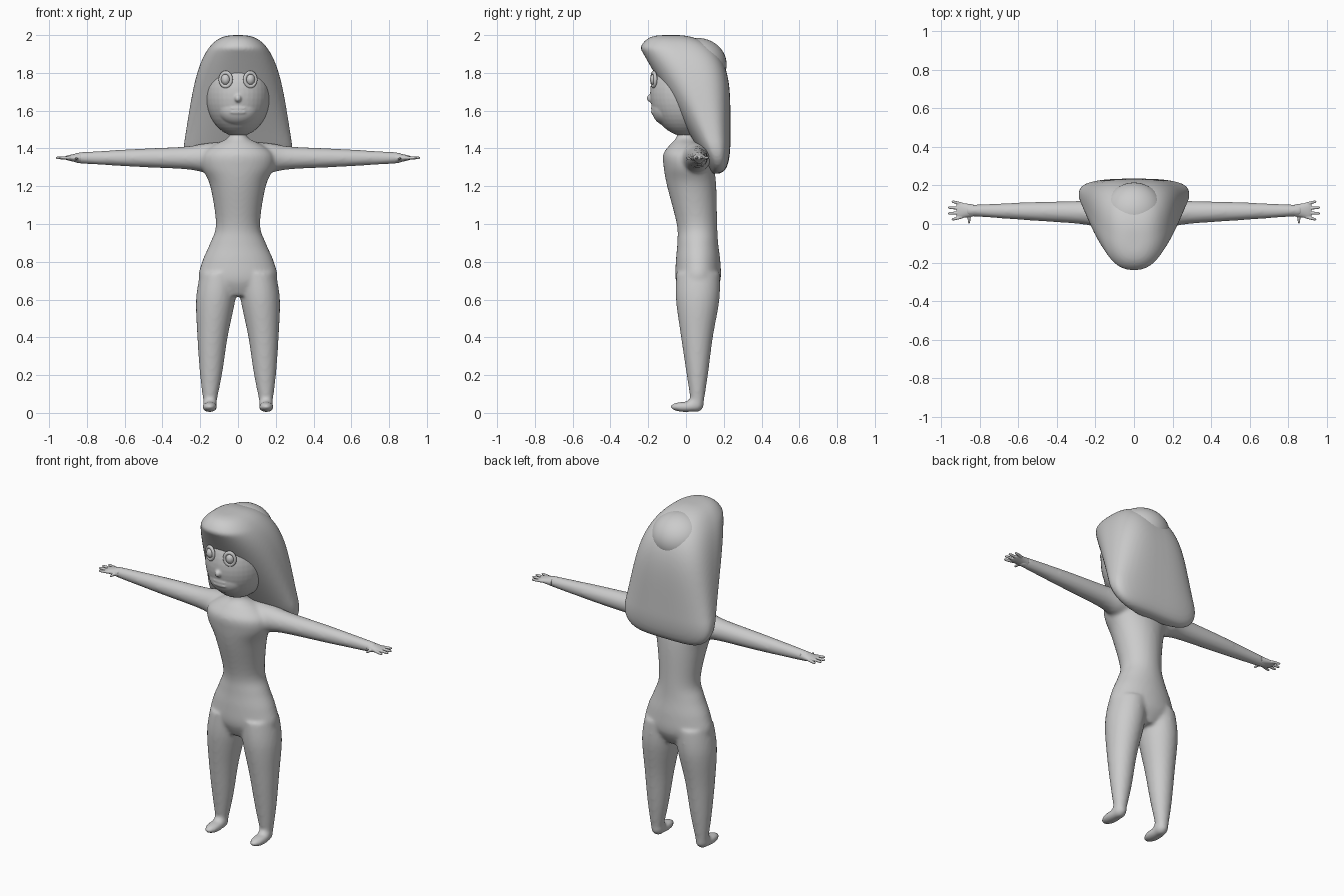
import bpy, bmesh, math
from mathutils import Vector, Matrix

if "Cube" in bpy.data.objects:
    bpy.data.objects.remove(bpy.data.objects["Cube"])

shade = 0.6
grey = bpy.data.materials.new("plain_grey")
grey.use_nodes = True
grey.diffuse_color = (shade, shade, shade, 1)
grey.node_tree.nodes["Principled BSDF"].inputs["Base Color"].default_value = grey.diffuse_color


def resample(rings, steps=5):
    """Smooth the ring list with a Catmull-Rom curve."""
    rows = [Vector(ring) for ring in rings]
    padded = [rows[0]] + rows + [rows[-1]]
    smooth = []
    for before, start, end, after in zip(padded, padded[1:], padded[2:], padded[3:]):
        leave, arrive = (end - before) / 2, (after - start) / 2
        for step in range(steps):
            t = step / steps
            ease = t * t * (3 - 2 * t)
            smooth.append(start.lerp(end, ease) + leave * t * (1 - t)**2 - arrive * t * t * (1 - t))
    return smooth + [rows[-1]]


def loft(bm, rings, axis="z", sides=40, front_power=2, back_power=2):
    """Skin rings of (position on axis, two centres, two radii)."""
    place = {"x": lambda s, a, b: (s, a, b),
             "y": lambda s, a, b: (a, s, b),
             "z": lambda s, a, b: (a, b, s)}[axis]
    loops = []
    for s, centre_a, centre_b, radius_a, radius_b in rings:
        loop = []
        for k in range(sides):
            angle = math.tau * k / sides
            c, n = math.cos(angle), math.sin(angle)
            bend = 2 / (back_power if n > 0 else front_power)
            a = centre_a + radius_a * math.copysign(abs(c)**bend, c)
            b = centre_b + radius_b * math.copysign(abs(n)**bend, n)
            loop.append(bm.verts.new(place(s, a, b)))
        loops.append(loop)
    for lower, upper in zip(loops, loops[1:]):
        for k in range(sides):
            bm.faces.new((lower[k - 1], lower[k], upper[k], upper[k - 1]))
    bm.faces.new(loops[0])
    bm.faces.new(loops[-1])


def ball(bm, centre, radii):
    matrix = Matrix.Translation(centre) @ Matrix.Diagonal((*radii, 1))
    bmesh.ops.create_uvsphere(bm, u_segments=40, v_segments=24, radius=1, matrix=matrix)


def mirror(bm):
    """Copy everything built so far to the other side."""
    geometry = bm.verts[:] + bm.edges[:] + bm.faces[:]
    copy = bmesh.ops.duplicate(bm, geom=geometry)["geom"]
    for item in copy:
        if isinstance(item, bmesh.types.BMVert):
            item.co.x = -item.co.x


def finish(name, bm, voxel=None, soften=4):
    bmesh.ops.recalc_face_normals(bm, faces=bm.faces)
    mesh = bpy.data.meshes.new(name)
    bm.to_mesh(mesh)
    bm.free()
    mesh.materials.append(grey)
    mesh.shade_smooth()
    part = bpy.data.objects.new(name, mesh)
    bpy.context.collection.objects.link(part)
    if voxel:
        blend = part.modifiers.new("Blend", "REMESH")
        blend.mode = "VOXEL"
        blend.voxel_size = voxel
        blend.use_smooth_shade = True
        smoothing = part.modifiers.new("Soften", "SMOOTH")
        smoothing.iterations = soften


# Body: legs, feet and arms blended with the torso into one skin
bm = bmesh.new()
leg = [(.03, .15, .06, .03, .03), (.2, .143, .06, .058, .056), (.4, .135, .058, .08, .084),
       (.6, .118, .062, .104, .115), (.74, .1, .064, .1, .115)]
loft(bm, resample(leg))
ball(bm, (.15, 0, .032), (.04, .084, .028))
ball(bm, (.148, .05, .045), (.038, .045, .042))
arm_height = 1.35
arm = [(.08, .04, .085), (.18, .055, .076), (.28, .06, .06), (.55, .066, .047), (.87, .07, .028)]
loft(bm, resample([(x, y, arm_height, r, r) for x, y, r in arm]), axis="x")
mirror(bm)
torso = [(.62, .06, .1, .08), (.7, .064, .205, .118), (.8, .064, .19, .118), (.9, .062, .147, .108),
         (1, .058, .117, .107), (1.2, .03, .147, .13), (1.3, .015, .19, .133),
         (1.37, .005, .185, .125), (1.42, .005, .125, .09), (1.46, 0, .05, .05), (1.52, 0, .047, .047)]
loft(bm, resample([(z, 0, y, w, d) for z, y, w, d in torso]))
finish("body", bm, voxel=.01, soften=8)

# Hands: flat palm, four spread fingers and a forward thumb
bm = bmesh.new()
palm_y = .07
palm = [(.83, .031, .027), (.87, .036, .02), (.905, .04, .012), (.92, .03, .006)]
loft(bm, resample([(x, palm_y, arm_height, w, h) for x, w, h in palm]), axis="x")
for finger in range(4):
    spread = finger - 1.5
    tip = .966 - .009 * spread**2
    knuckles = [(.89, .022, .009), (tip - .01, .03, .007), (tip, .03, .002)]
    loft(bm, resample([(x, palm_y + gap * spread, arm_height, r, r) for x, gap, r in knuckles]),
         axis="x", sides=12)
thumb = [(.002, .002), (.01, .006), (.03, .008), (.06, .014)]
loft(bm, resample([(y, .855, arm_height - .005, r, r) for y, r in thumb]), axis="y", sides=12)
mirror(bm)
finish("hands", bm, voxel=.003, soften=2)

# Head with jaw, small nose and lips
bm = bmesh.new()
ball(bm, (0, 0, 1.692), (.174, .19, .228))
ball(bm, (0, -.1, 1.61), (.11, .082, .09))
ball(bm, (0, -.188, 1.665), (.018, .02, .02))
for lip_height in (1.592, 1.612):
    ball(bm, (0, -.172, lip_height), (.045, .014, .011))
finish("head", bm, voxel=.006)

# Eyeballs set in raised eyelid rings
eye = Vector((.065, -.164, 1.765))
bm = bmesh.new()
ball(bm, eye, (.025, .027, .031))
mirror(bm)
finish("eyes", bm)
for label, side in (("left", 1), ("right", -1)):
    bpy.ops.mesh.primitive_torus_add(
        location=(side * eye.x, eye.y - .007, eye.z), rotation=(math.pi / 2, 0, side * .3),
        major_segments=32, minor_segments=12, major_radius=.03, minor_radius=.009)
    eyelid = bpy.context.object
    eyelid.name = label + "_eyelid"
    eyelid.scale.y = 1.2
    eyelid.data.materials.append(grey)
    eyelid.data.shade_smooth()

# Hair: a hood with a slanted front, a domed top and a rounded hem
hem, crown_top, rows = 1.266, 2, 48
hair = []
for row in range(rows + 1):
    z = hem + (crown_top - hem) * (1 - math.cos(math.pi * row / rows)) / 2
    dome = math.sqrt(max(0, 1 - (2 * z - 3)**4))
    rise = min(1, (z - hem + .001) / .17)
    hem_round = (1 - (1 - rise)**2)**.25
    half_width = (.28 - .16 * (z - 1.45)) * dome**.7 * hem_round + .002
    front = max(.12 - .575 * (z - 1.3), -.08 - .2 * math.sqrt(dome))
    back = (.285 * dome - .05) * hem_round**.3
    hair.append((z, 0, (front + back) / 2, half_width, (back - front) / 2))
loft(bm := bmesh.new(), hair, sides=64, front_power=2.2, back_power=3)
finish("hair", bm, voxel=.009)

# Crown bump showing through the back of the hair
bm = bmesh.new()
ball(bm, (0, .06, 1.845), (.16, .155, .14))
finish("crown", bm)
